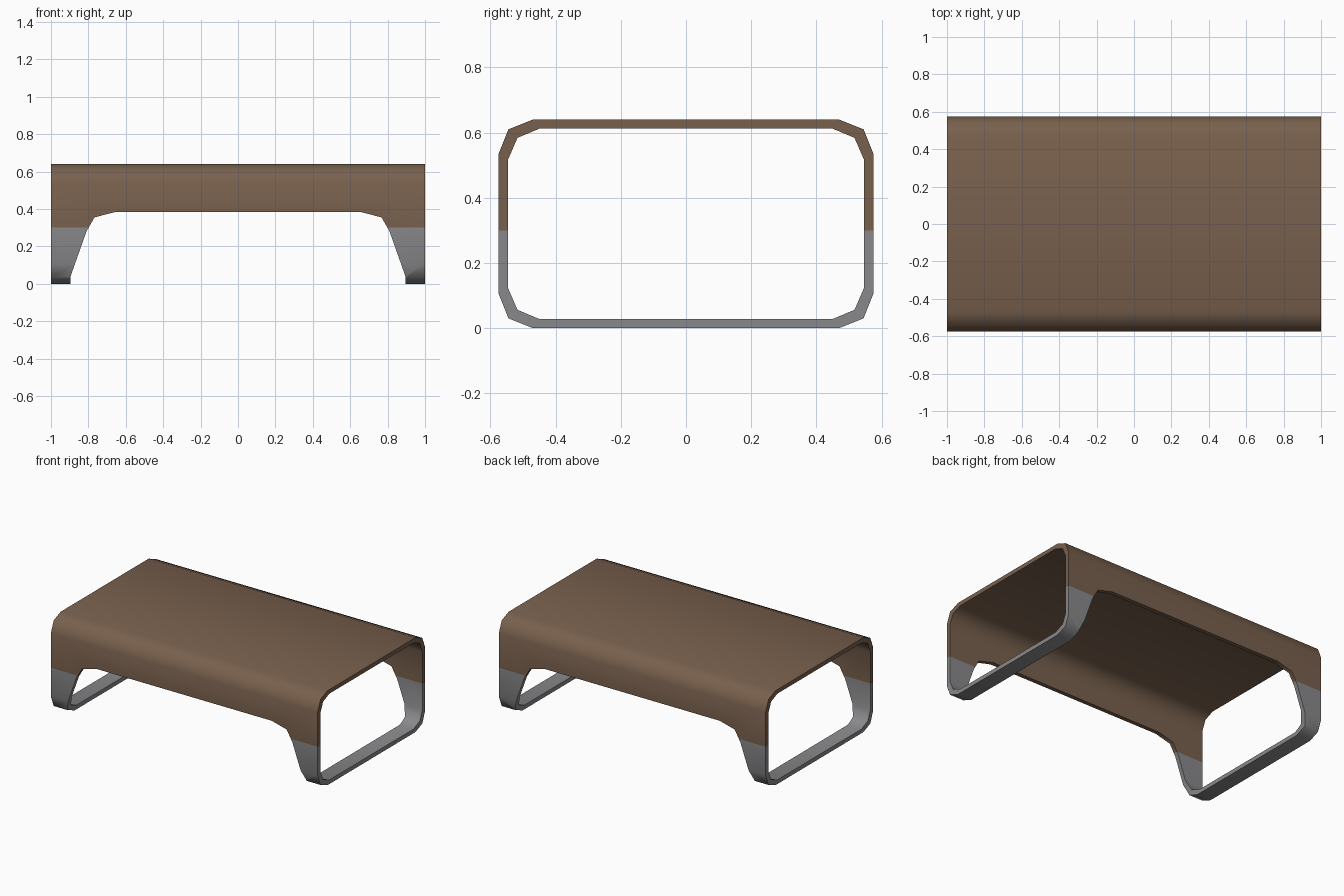
import bpy, bmesh, math

cube = bpy.data.objects.get("Cube")
if cube:
    bpy.data.objects.remove(cube, do_unlink=True)

LENGTH_HALF, SPLIT_Z, MID_Z = 1.0, 0.30, 0.32


def make_material(name, rgb):
    mat = bpy.data.materials.new(name)
    mat.use_nodes = True
    mat.diffuse_color = (*rgb, 1)
    mat.node_tree.nodes["Principled BSDF"].inputs["Base Color"].default_value = (*rgb, 1)
    return mat


def make_object(name, bm):
    bmesh.ops.recalc_face_normals(bm, faces=bm.faces)
    mesh = bpy.data.meshes.new(name)
    bm.to_mesh(mesh)
    bm.free()
    obj = bpy.data.objects.new(name, mesh)
    bpy.context.collection.objects.link(obj)
    return obj


def full_ring(corner):
    """Mirror one top corner (y, height above middle) into a closed ring."""
    half = corner + [(y, -h) for y, h in reversed(corner)]
    return half + [(-y, h) for y, h in reversed(half)]


brown = make_material("warm brown", (0.19, 0.118, 0.075))
grey = make_material("leg grey", (0.25, 0.25, 0.26))

# Rounded rectangular sleeve running along x
outer = full_ring([(0.47, 0.32), (0.545, 0.29), (0.575, 0.215)])
inner = full_ring([(0.45, 0.292), (0.517, 0.264), (0.547, 0.195)])
bm = bmesh.new()
loops = [[bm.verts.new((x, y, MID_Z + h)) for y, h in ring]
         for ring, x in ((outer, -LENGTH_HALF), (outer, LENGTH_HALF),
                         (inner, LENGTH_HALF), (inner, -LENGTH_HALF))]
count = len(outer)
for a, b in zip(loops, loops[1:] + loops[:1]):
    for i in range(count):
        j = (i + 1) % count
        bm.faces.new((a[i], a[j], b[j], b[i]))
table = make_object("table_shell", bm)

# Arched opening cut through front and back, leaving legs and foot straps
arch = [(0.895, -0.2), (0.895, 0.04), (0.81, 0.28), (0.767, 0.355), (0.655, 0.384)]
outline = arch + [(-x, z) for x, z in reversed(arch)]
bm = bmesh.new()
face = bm.faces.new([bm.verts.new((x, -1, z)) for x, z in outline])
extruded = bmesh.ops.extrude_face_region(bm, geom=[face])["geom"]
bmesh.ops.translate(bm, vec=(0, 2, 0),
                    verts=[g for g in extruded if isinstance(g, bmesh.types.BMVert)])
cutter = make_object("arch_cutter", bm)

cut = table.modifiers.new("Arch", "BOOLEAN")
cut.operation, cut.solver, cut.object = "DIFFERENCE", "EXACT", cutter
bpy.context.view_layer.objects.active = table
table.select_set(True)
bpy.ops.object.modifier_apply(modifier=cut.name)
bpy.data.objects.remove(cutter, do_unlink=True)

# Grey lower legs, brown body above the split height
bm = bmesh.new()
bm.from_mesh(table.data)
bmesh.ops.bisect_plane(bm, geom=bm.verts[:] + bm.edges[:] + bm.faces[:],
                       plane_co=(0, 0, SPLIT_Z), plane_no=(0, 0, 1))
for f in bm.faces:
    f.material_index = int(f.calc_center_median().z < SPLIT_Z)
bm.to_mesh(table.data)
bm.free()
table.data.materials.clear()
for f_mat in (brown, grey):
    table.data.materials.append(f_mat)
bm = bmesh.new()
bm.from_mesh(table.data)
for f in bm.faces:
    f.material_index = int(f.calc_center_median().z < SPLIT_Z)
bm.to_mesh(table.data)
bm.free()

bpy.ops.object.select_all(action="DESELECT")
table.select_set(True)
bpy.ops.object.shade_smooth_by_angle(angle=math.radians(50))
